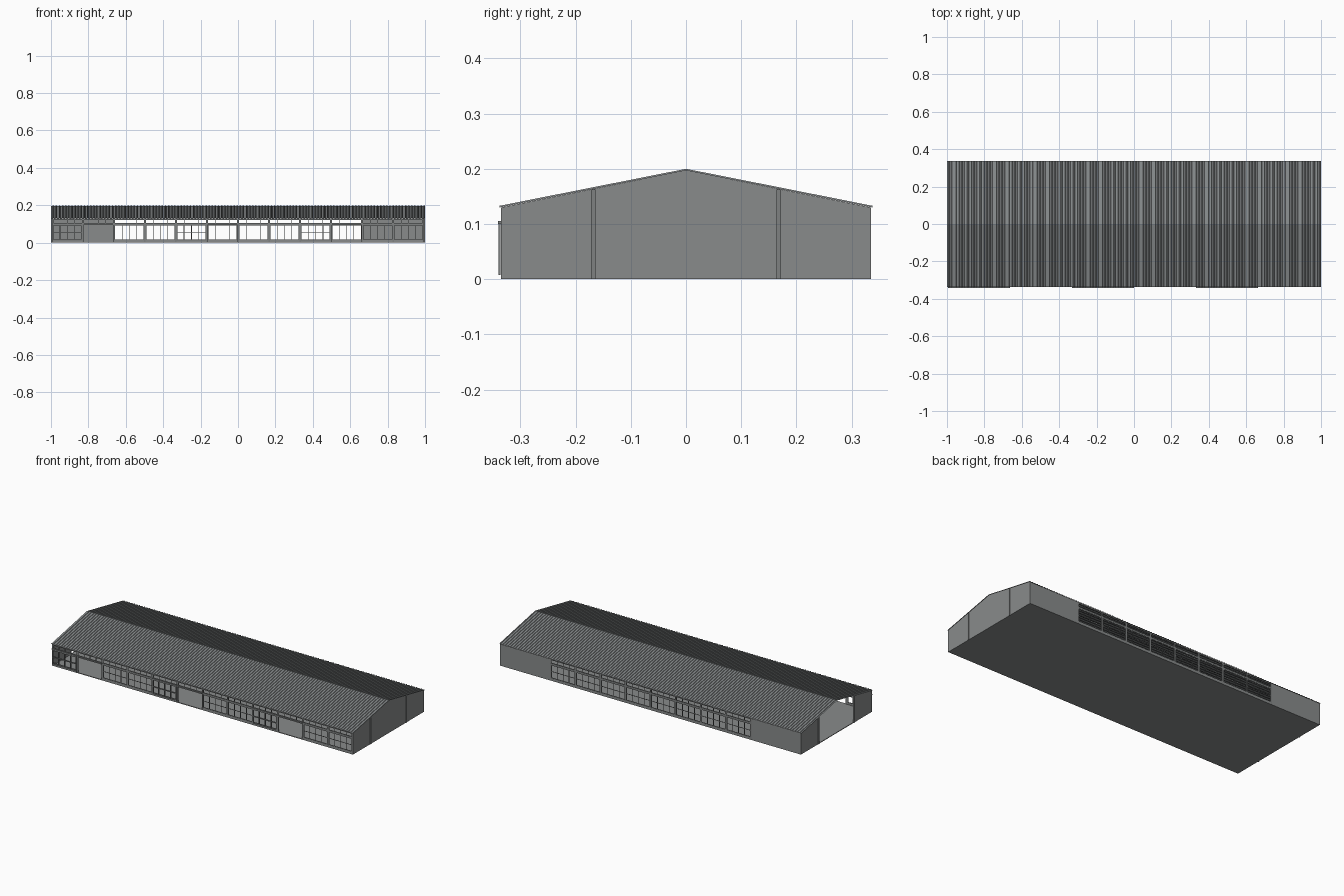
import bpy, bmesh
from mathutils import Matrix

cube = bpy.data.objects.get("Cube")
if cube:
    bpy.data.objects.remove(cube, do_unlink=True)


def material(name, r, g, b):
    m = bpy.data.materials.new(name)
    m.use_nodes = True
    m.diffuse_color = (r, g, b, 1)
    m.node_tree.nodes["Principled BSDF"].inputs["Base Color"].default_value = (r, g, b, 1)
    return m


GREY = material("grey wall", 0.25, 0.26, 0.26)
ROOF = material("roof sheet grey", 0.24, 0.255, 0.26)
STEEL = material("steel frame grey", 0.21, 0.22, 0.22)

BAYS = 12
BAY = 1.99 / BAYS
HALF_X, HALF_Y = 0.995, 0.335
EAVE, RIDGE = 0.13, 0.197
WALL = 0.006


def finish(name, bm, mat):
    bmesh.ops.recalc_face_normals(bm, faces=bm.faces)
    mesh = bpy.data.meshes.new(name)
    bm.to_mesh(mesh)
    bm.free()
    mesh.materials.append(mat)
    ob = bpy.data.objects.new(name, mesh)
    bpy.context.collection.objects.link(ob)
    return ob


def add_box(bm, x0, x1, y0, y1, z0, z1):
    size = Matrix.Diagonal((x1 - x0, y1 - y0, z1 - z0, 1))
    place = Matrix.Translation(((x0 + x1) / 2, (y0 + y1) / 2, (z0 + z1) / 2))
    bmesh.ops.create_cube(bm, size=1, matrix=place @ size)


def add_grid(bm, x0, x1, y0, y1, z0, z1, bar, cols, rows, edge):
    """Rectangular frame divided by glazing bars."""
    add_box(bm, x0, x1, y0, y1, z0, z0 + edge)
    add_box(bm, x0, x1, y0, y1, z1 - edge, z1)
    for x in (x0, x1 - edge):
        add_box(bm, x, x + edge, y0, y1, z0, z1)
    for i in range(1, cols):
        x = x0 + (x1 - x0) * i / cols
        add_box(bm, x - bar / 2, x + bar / 2, y0, y1, z0, z1)
    for i in range(1, rows):
        z = z0 + (z1 - z0) * i / rows
        add_box(bm, x0, x1, y0, y1, z - bar / 2, z + bar / 2)


def roof_z(y):
    return EAVE + (RIDGE - EAVE) * (1 - abs(y) / HALF_Y)


def bay_x(i):
    return -HALF_X + BAY * i


# Floor slab
bm = bmesh.new()
add_box(bm, -HALF_X, HALF_X, -HALF_Y, HALF_Y, 0, 0.004)
finish("floor_slab", bm, GREY)

# Corrugated roof, one ribbed sheet over both slopes
RIBS = 120
pitch = 2 / RIBS
bm = bmesh.new()
rows = []
for i in range(RIBS):
    for part, lift in ((0, 0), (0.5, 0), (0.62, 0.003), (0.88, 0.003)):
        x = -1 + (i + part) * pitch
        rows.append([bm.verts.new((x, y, z + lift)) for y, z in
                     ((-0.338, EAVE), (0, RIDGE), (0.338, EAVE))])
rows.append([bm.verts.new((1, y, z)) for y, z in
             ((-0.338, EAVE), (0, RIDGE), (0.338, EAVE))])
for a, b in zip(rows, rows[1:]):
    for k in range(2):
        bm.faces.new((a[k], b[k], b[k + 1], a[k + 1]))
finish("corrugated_roof", bm, ROOF)


# Gable end walls, with the middle third of the right end left open
def gable_panel(name, x, ys):
    bm = bmesh.new()
    outline = [(ys[0], 0), (ys[-1], 0)] + [(y, roof_z(y)) for y in reversed(ys)]
    face = bm.faces.new([bm.verts.new((x, y, z)) for y, z in outline])
    out = bmesh.ops.extrude_face_region(bm, geom=[face])
    moved = [v for v in out["geom"] if isinstance(v, bmesh.types.BMVert)]
    bmesh.ops.translate(bm, verts=moved, vec=(WALL if x < 0 else -WALL, 0, 0))
    finish(name, bm, GREY)


POST_Y = 0.168
gable_panel("left_gable_wall", HALF_X, (-HALF_Y, 0, HALF_Y))
gable_panel("right_gable_front_wall", -HALF_X, (-HALF_Y, -POST_Y))
gable_panel("right_gable_back_wall", -HALF_X, (POST_Y, HALF_Y))

# Gable posts
bm = bmesh.new()
for x in (-HALF_X, HALF_X):
    for y in (-POST_Y, POST_Y):
        add_box(bm, x - 0.004, x + 0.004, y - 0.004, y + 0.004, 0, roof_z(y) - 0.001)
finish("gable_posts", bm, STEEL)

# Back wall: solid end bays, windows in the middle eight
bm = bmesh.new()
back = (HALF_Y - WALL, HALF_Y)
add_box(bm, -HALF_X, bay_x(2), *back, 0, EAVE)
add_box(bm, bay_x(10), HALF_X, *back, 0, EAVE)
add_box(bm, bay_x(2), bay_x(10), *back, 0, 0.015)
finish("back_wall", bm, GREY)

# Windows, sills and lintels shared by both long sides
OPEN_BAYS = (1, 5, 9)


def long_side(name, side, first, last, openings):
    y0, y1 = sorted((side * HALF_Y, side * (HALF_Y - WALL)))
    mid = (y0 + y1) / 2
    frame = bmesh.new()
    for i in range(first, last + 1):
        x = min(max(bay_x(i), -HALF_X + 0.004), HALF_X - 0.004)
        add_box(frame, x - 0.004, x + 0.004, y0, y1, 0, EAVE)
    add_box(frame, bay_x(first), bay_x(last), y0, y1, 0.094, 0.104)
    add_box(frame, bay_x(first), bay_x(last), y0, y1, 0.124, EAVE)
    finish(name + "_posts_and_beams", frame, STEEL)

    windows, sills = bmesh.new(), bmesh.new()
    for i in range(first, last):
        a, b = bay_x(i) + 0.004, bay_x(i + 1) - 0.004
        add_grid(windows, a, b, mid - 0.0015, mid + 0.0015,
                 0.104, 0.124, 0.002, 4, 1, 0.002)
        if i not in openings:
            add_grid(windows, a, b, mid - 0.0015, mid + 0.0015,
                     0.015, 0.094, 0.0025, 4, 2, 0.003)
            add_box(sills, a, b, y0, y1, 0, 0.016)
    finish(name + "_window_frames", windows, STEEL)
    finish(name + "_sills", sills, GREY)


long_side("front", -1, 0, BAYS, OPEN_BAYS)
long_side("back", 1, 2, 10, ())

# Glazed sliding doors, pushed aside from each opening, on their tracks
doors, tracks = bmesh.new(), bmesh.new()
for i in OPEN_BAYS:
    add_grid(doors, bay_x(i - 1) + 0.003, bay_x(i) - 0.003, -0.340, -0.336,
             0.008, 0.100, 0.003, 4, 2, 0.006)
    add_box(tracks, bay_x(i - 1), bay_x(i + 1), -0.341, -0.335, 0.100, 0.105)
finish("sliding_doors", doors, STEEL)
finish("door_tracks", tracks, STEEL)
